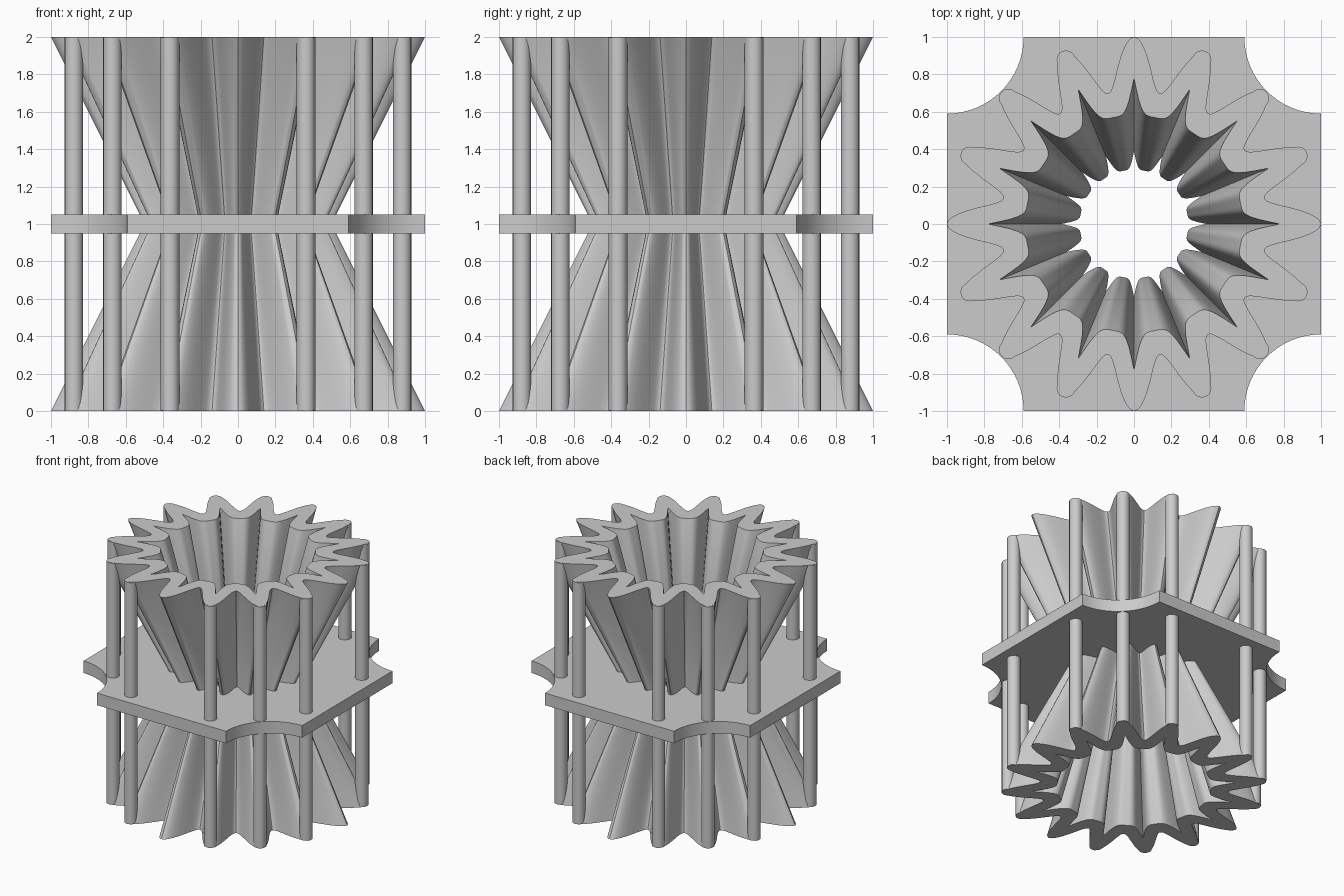
import bpy, bmesh, math

if "Cube" in bpy.data.objects:
    bpy.data.objects.remove(bpy.data.objects["Cube"], do_unlink=True)

LOBES, STEPS = 16, 20
COUNT = LOBES * STEPS

grey = bpy.data.materials.new("plain grey")
grey.use_nodes = True
grey.diffuse_color = (0.6, 0.6, 0.6, 1)
grey.node_tree.nodes["Principled BSDF"].inputs["Base Color"].default_value = (0.6, 0.6, 0.6, 1)


def outer_radius(a):
    # rounded lobes with a peak on every axis
    return 0.855 + 0.145 * math.cos(LOBES * a)


def inner_radius(a):
    # wide bowls meeting in sharp grooves behind each lobe
    t = (a * LOBES / math.tau) % 1.0
    return 0.58 + 0.20 * abs(2 * t - 1) ** 4


def ring(radius, scale):
    angles = [math.tau * i / COUNT for i in range(COUNT)]
    return [(radius(a) * scale * math.cos(a), radius(a) * scale * math.sin(a)) for a in angles]


def add_mesh(name, bm):
    bmesh.ops.recalc_face_normals(bm, faces=bm.faces)
    mesh = bpy.data.meshes.new(name)
    bm.to_mesh(mesh)
    bm.free()
    obj = bpy.data.objects.new(name, mesh)
    bpy.context.collection.objects.link(obj)
    mesh.materials.append(grey)
    return obj


def select_only(obj):
    bpy.ops.object.select_all(action='DESELECT')
    obj.select_set(True)
    bpy.context.view_layer.objects.active = obj


def smooth(obj, degrees):
    select_only(obj)
    bpy.ops.object.shade_smooth_by_angle(angle=math.radians(degrees))


# Fluted hourglass wall: one closed strip running up the outside and down the inside
bm = bmesh.new()
sections = [(outer_radius, 1, 0), (outer_radius, 0.5, 1), (outer_radius, 1, 2),
            (inner_radius, 1, 2), (inner_radius, 0.5, 1), (inner_radius, 1, 0)]
rings = [[bm.verts.new((x, y, z)) for x, y in ring(f, s)] for f, s, z in sections]
for k, lower in enumerate(rings):
    upper = rings[(k + 1) % len(rings)]
    for i in range(COUNT):
        j = (i + 1) % COUNT
        bm.faces.new((lower[i], lower[j], upper[j], upper[i]))
smooth(add_mesh("fluted_hourglass", bm), 35)

# Middle plate: square with concave corners, opening hidden inside the wall
border = []
for q in range(4):
    c, s = round(math.cos(q * math.pi / 2)), round(math.sin(q * math.pi / 2))
    for i in range(17):
        a = math.radians(270 - 90 * i / 16)
        x, y = 1 + 0.41 * math.cos(a), 1 + 0.41 * math.sin(a)
        border.append((c * x - s * y, s * x + c * y))
opening = ring(lambda a: (outer_radius(a) + inner_radius(a)) / 2, 0.5)
curve = bpy.data.curves.new("middle_plate", 'CURVE')
curve.dimensions = '2D'
curve.fill_mode = 'BOTH'
curve.extrude = 0.05
for loop in (border, opening):
    spline = curve.splines.new('POLY')
    spline.points.add(len(loop) - 1)
    for p, (x, y) in zip(spline.points, loop):
        p.co = (x, y, 0, 1)
    spline.use_cyclic_u = True
curve.materials.append(grey)
plate = bpy.data.objects.new("middle_plate", curve)
plate.location.z = 1
bpy.context.collection.objects.link(plate)
select_only(plate)
bpy.ops.object.convert(target='MESH')
smooth(bpy.context.object, 30)

# Posts: three in each quarter, standing in the lobe tips
for n in range(LOBES):
    if n % 4 == 0:
        continue
    a = math.tau * n / LOBES
    bm = bmesh.new()
    bmesh.ops.create_cone(bm, cap_ends=True, segments=16, radius1=0.05, radius2=0.05, depth=1.996)
    post = add_mesh(f"post_{n:02d}", bm)
    post.location = (0.95 * math.cos(a), 0.95 * math.sin(a), 1)
    smooth(post, 40)
